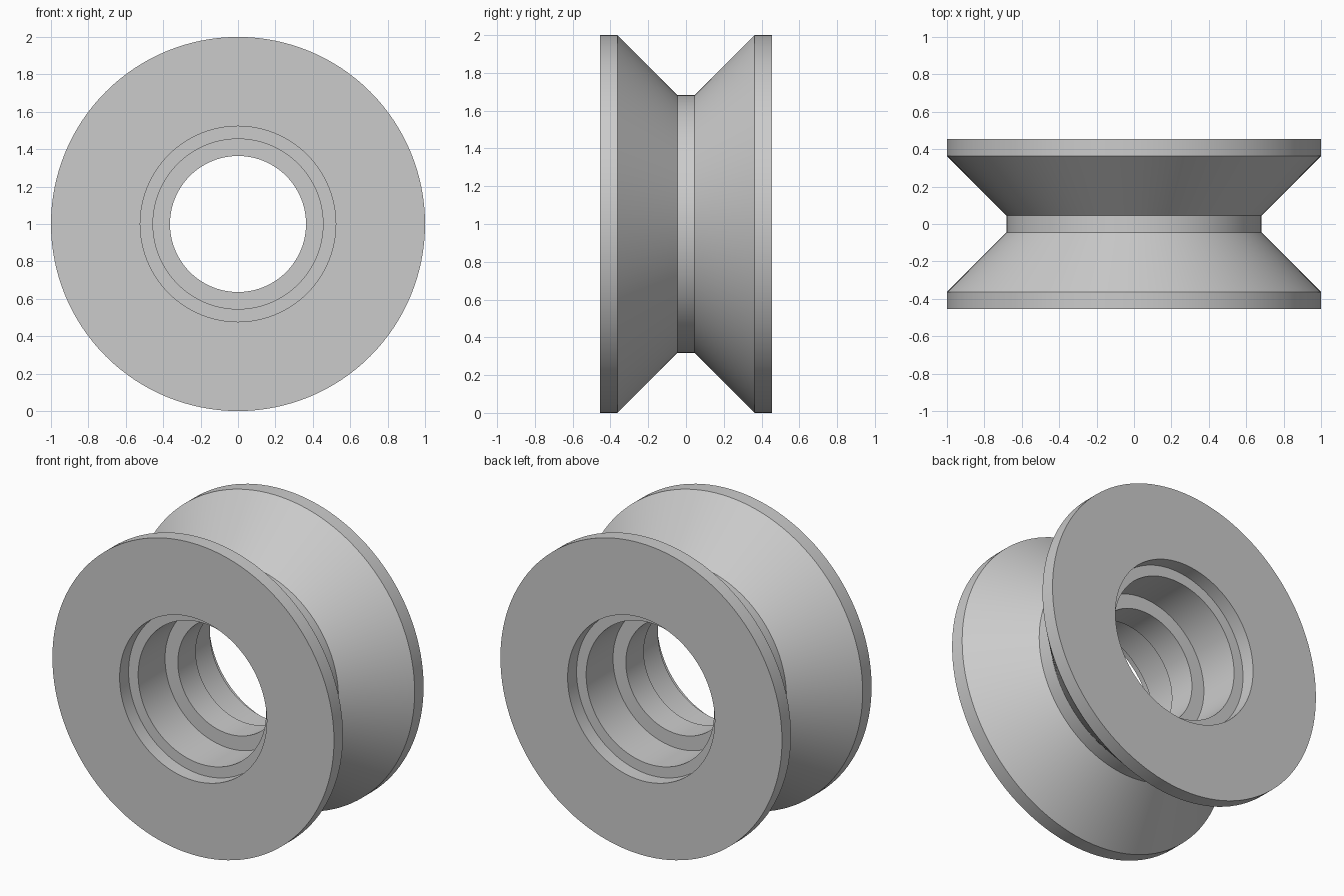
import bpy, bmesh, math
from mathutils import Matrix, Vector

if "Cube" in bpy.data.objects:
    bpy.data.objects.remove(bpy.data.objects["Cube"])

UNIT = 1 / 11      # the wheel has a radius of 11 profile units
SEGMENTS = 128

# Half cross-section as (radius, distance from mid plane): groove, rim, face, stepped bore
half = [(7.5, 0.5), (11, 4), (11, 5), (5.75, 5),
        (5.75, 4), (5, 4), (5, 1), (4, 1)]
# Mirror it to close the whole section
section = half + [(r, -y) for r, y in reversed(half)]

# Revolve the section about the y axis through the wheel centre
bm = bmesh.new()
rings = []
for i in range(SEGMENTS):
    turn = Matrix.Rotation(2 * math.pi * i / SEGMENTS, 3, 'Y')
    rings.append([bm.verts.new(turn @ Vector((r, y, 0)) * UNIT + Vector((0, 0, 1)))
                  for r, y in section])
n = len(section)
for i in range(SEGMENTS):
    a, b = rings[i], rings[(i + 1) % SEGMENTS]
    for j in range(n):
        k = (j + 1) % n
        bm.faces.new((a[j], a[k], b[k], b[j]))
bmesh.ops.recalc_face_normals(bm, faces=bm.faces)

mesh = bpy.data.meshes.new("grooved_wheel")
bm.to_mesh(mesh)
bm.free()
wheel = bpy.data.objects.new("grooved_wheel", mesh)
bpy.context.collection.objects.link(wheel)

# Plain light grey
grey = bpy.data.materials.new("light_grey")
grey.diffuse_color = (0.6, 0.6, 0.6, 1)
grey.use_nodes = True
grey.node_tree.nodes["Principled BSDF"].inputs["Base Color"].default_value = grey.diffuse_color
mesh.materials.append(grey)

# Smooth round walls, crisp steps
bpy.context.view_layer.objects.active = wheel
wheel.select_set(True)
bpy.ops.object.shade_smooth_by_angle(angle=math.radians(30))
